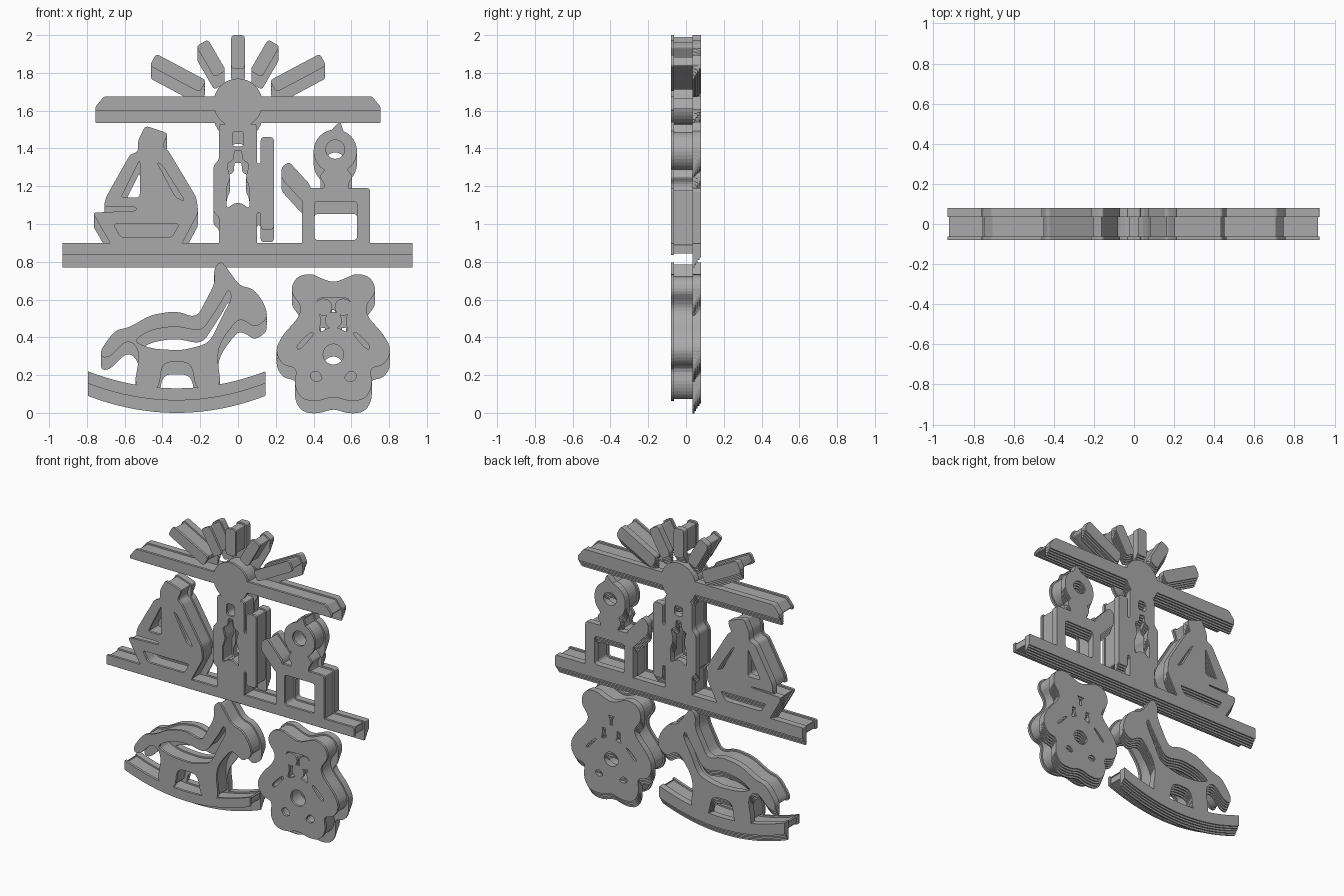
import bpy
import math
from mathutils import Vector

cube = bpy.data.objects.get("Cube")
if cube:
    bpy.data.objects.remove(cube, do_unlink=True)

# Single grey finish
grey = bpy.data.materials.new("plain grey")
grey.use_nodes = True
colour = (0.4, 0.4, 0.4, 1)
grey.diffuse_color = colour
grey.node_tree.nodes["Principled BSDF"].inputs["Base Color"].default_value = colour

# Layer depths from front to back, and the drop of the stepped back flange
FRONT, WEB, FLANGE, BACK = -0.08, -0.063, 0.035, 0.08
DROP = 0.066
STEPS = 5


def signed_area(points):
    return sum(a.cross(b) for a, b in zip(points, points[1:] + points[:1])) / 2


def soften(points, radius, segments=4):
    """Round the corners of a closed outline given in hundredths of a unit."""
    points = [Vector(p) / 100 for p in points]
    if not radius:
        return points
    result = []
    for i, corner in enumerate(points):
        before = points[i - 1] - corner
        after = points[(i + 1) % len(points)] - corner
        start = corner + before.normalized() * min(radius, before.length * 0.48)
        end = corner + after.normalized() * min(radius, after.length * 0.48)
        for step in range(segments + 1):
            t = step / segments
            result.append(start.lerp(corner, t).lerp(corner.lerp(end, t), t))
    return result


def inset(points, distance):
    """Move a loop inward along its vertex normals."""
    result = []
    for i, point in enumerate(points):
        edge = points[(i + 1) % len(points)] - points[i - 1]
        normal = Vector((-edge.y, edge.x)).normalized()
        result.append(point + normal * distance)
    return result


def mirrored(half):
    """Complete a loop that is symmetric about x = 0."""
    return half + [(-x, z) for x, z in reversed(half) if x]


def moved(points, dx, dz=0):
    return [(x + dx, z + dz) for x, z in points]


def box(left, right, bottom, top):
    return [(left, bottom), (right, bottom), (right, top), (left, top)]


def disc(x, z, radius, sides=32):
    turns = [math.tau * i / sides for i in range(sides)]
    return [(x + radius * math.cos(a), z + radius * math.sin(a)) for a in turns]


def slab(loops, y_front, y_back):
    """Fill loops, with inner loops as holes, and extrude them along y."""
    curve = bpy.data.curves.new("slab", "CURVE")
    curve.dimensions = "2D"
    curve.fill_mode = "BOTH"
    curve.extrude = (y_back - y_front) / 2
    for loop in loops:
        spline = curve.splines.new("POLY")
        spline.points.add(len(loop) - 1)
        for target, p in zip(spline.points, loop):
            target.co = (p.x, p.y, 0, 1)
        spline.use_cyclic_u = True
        spline.use_smooth = False
    holder = bpy.data.objects.new("slab", curve)
    mesh = bpy.data.meshes.new_from_object(holder)
    middle = (y_front + y_back) / 2
    verts = [(v.co.x, middle - v.co.z, v.co.y) for v in mesh.vertices]
    faces = [tuple(f.vertices) for f in mesh.polygons]
    bpy.data.objects.remove(holder)
    bpy.data.curves.remove(curve)
    bpy.data.meshes.remove(mesh)
    return verts, faces


def cutout(name, outer, holes=(), radius=0.02):
    """Front plate, recessed web, and a back flange stepping downward."""
    loops = []
    for number, raw in enumerate([outer, *holes]):
        loop = soften(raw, radius)
        if (signed_area(loop) > 0) != (number == 0):
            loop.reverse()
        loops.append(loop)
    pieces = [slab(loops, FRONT, WEB),
              slab([inset(loop, 0.01) for loop in loops], WEB, FLANGE)]
    depth = (BACK - FLANGE) / STEPS
    for step in range(STEPS):
        drop = DROP * (STEPS - step) / STEPS
        near = FLANGE + depth * step
        copies = 1 + math.ceil(drop / 0.02)
        for copy in range(copies):
            shift = Vector((0, -drop * copy / (copies - 1)))
            shifted = [[p + shift for p in loop] for loop in loops]
            pieces.append(slab(shifted, near, near + depth))
    verts, faces = [], []
    for piece_verts, piece_faces in pieces:
        base = len(verts)
        verts += piece_verts
        faces += [tuple(base + i for i in face) for face in piece_faces]
    mesh = bpy.data.meshes.new(name)
    mesh.from_pydata(verts, [], faces)
    mesh.materials.append(grey)
    bpy.context.collection.objects.link(bpy.data.objects.new(name, mesh))


# Sunrise header: beam, half sun and rays
cutout("sun_beam", mirrored([(0, 160), (75.5, 160), (75.5, 162), (71, 167.5), (0, 167.5)]), radius=0.01)
cutout("half_sun", disc(0, 164, 13), radius=0)
for angle, inner, outer in ((28, 21, 51), (60, 19, 38), (90, 19, 37),
                            (120, 19, 38), (152, 21, 51)):
    along = Vector((math.cos(math.radians(angle)), math.sin(math.radians(angle))))
    across = Vector((-along.y, along.x)) * 3.6
    hub = Vector((0, 163))
    cutout("sun_ray", [hub + along * inner - across, hub + along * outer - across,
                       hub + along * outer + across, hub + along * inner + across])

# Toy shelf
cutout("shelf", box(-93, 92.5, 83.5, 90), radius=0.008)

# Sailing boat
cutout("sailing_boat",
       [(-53, 144), (-49, 152), (-37, 148), (-40, 141), (-37, 139), (-22, 114),
        (-21, 106), (-31, 87), (-66, 87), (-77, 106), (-54, 107), (-54, 109),
        (-71, 109), (-70, 114), (-57, 137), (-53, 138)],
       [[(-52, 134), (-62, 114), (-52, 114)],
        [(-43, 133), (-40, 131), (-28, 112), (-33, 114)],
        [(-66, 100), (-31, 100), (-35, 93), (-62, 93)]])

# Toy soldier with rifle
cutout("toy_soldier",
       [(-10, 153), (-5, 153), (-2, 157), (2, 157), (5, 153), (10, 153), (10, 132),
        (12, 132), (12, 146), (19, 146), (19, 97), (12, 97), (12, 106), (10, 106),
        (10, 86), (-10, 86), (-10, 104), (-13, 106), (-13, 131), (-10, 134)],
       [box(-3, 3, 141, 149),
        mirrored([(0, 139), (2, 139), (2, 134), (6, 132), (4, 124),
                  (6, 120), (6, 108), (2, 111), (0, 111)])])

# Jack in the box
cutout("toy_box", box(34, 70, 86, 119), [box(40.5, 63, 91.5, 112)])
cutout("jack_arm", [(23, 130), (27, 133), (38, 121), (41, 110), (34, 112), (23, 124)])
cutout("jack_neck", [(43, 125), (47, 130), (57, 130), (61, 125), (58, 121), (60, 115), (44, 115), (46, 121)])
cutout("jack_head", disc(51.5, 138.5, 11.5), [disc(51.5, 139.5, 5)], radius=0)
cutout("jack_hat", [(46, 146), (54, 154.5), (57, 146)], radius=0.01)

# Rocking horse
cutout("rocking_horse",
       [(-9, 81), (-13, 76), (-12, 69), (-22, 50), (-32, 54), (-46, 52), (-58, 45),
        (-65, 44), (-73, 33), (-72, 29), (-67, 30), (-60, 38), (-55, 37), (-52, 31),
        (-55, 14), (-42, 12), (-40, 27), (-25, 27), (-22, 12), (-9, 14), (-11, 30),
        (-9, 38), (0, 50), (5, 48), (9, 45), (16, 50), (14, 58), (8, 66),
        (1, 67), (-4, 74)],
       [[(-56, 38), (-46, 44), (-33, 46), (-19, 43), (-8, 60), (-5, 66), (-3, 61),
         (-9, 50), (-14, 39), (-18, 36), (-30, 33), (-46, 34)]], radius=0.05)
span = [i / 12 for i in range(-12, 13)]
cutout("horse_rocker",
       [(-32.5 + 47 * t, 6.6 + 9 * t * t) for t in span]
       + [(-32.5 + 47 * t, 13 + 9 * t * t) for t in reversed(span)], radius=0.005)

# Teddy bear
MIDDLE = 50.5
leg_gap = [(5, 18), (9, 23), (13, 20), (10, 16)]
arm_gap = [(10, 42), (12, 43), (20, 35), (18, 33)]
gaps = []
for gap in (leg_gap, arm_gap):
    gaps += [moved(gap, MIDDLE), moved([(-x, z) for x, z in gap], MIDDLE)]
cutout("teddy_bear",
       moved(mirrored([(0, 69), (6, 71), (12, 74), (20, 72), (23, 64), (17, 57),
                       (18, 51), (27, 41), (31, 33), (27, 25), (19, 24), (21, 15),
                       (17, 7), (8, 6), (0, 9)]), MIDDLE),
       gaps + [disc(MIDDLE, 31, 5.5, 16),
               moved(mirrored([(0, 61), (9, 61), (9, 54), (6, 50), (8, 42), (3, 45), (0, 45)]), MIDDLE)],
       radius=0.045)
for name, dx, z in (("bear_eye", -5.2, 56), ("bear_eye", 5.2, 56), ("bear_nose", 0, 49)):
    cutout(name, disc(MIDDLE + dx, z, 4.5, 24), radius=0)
